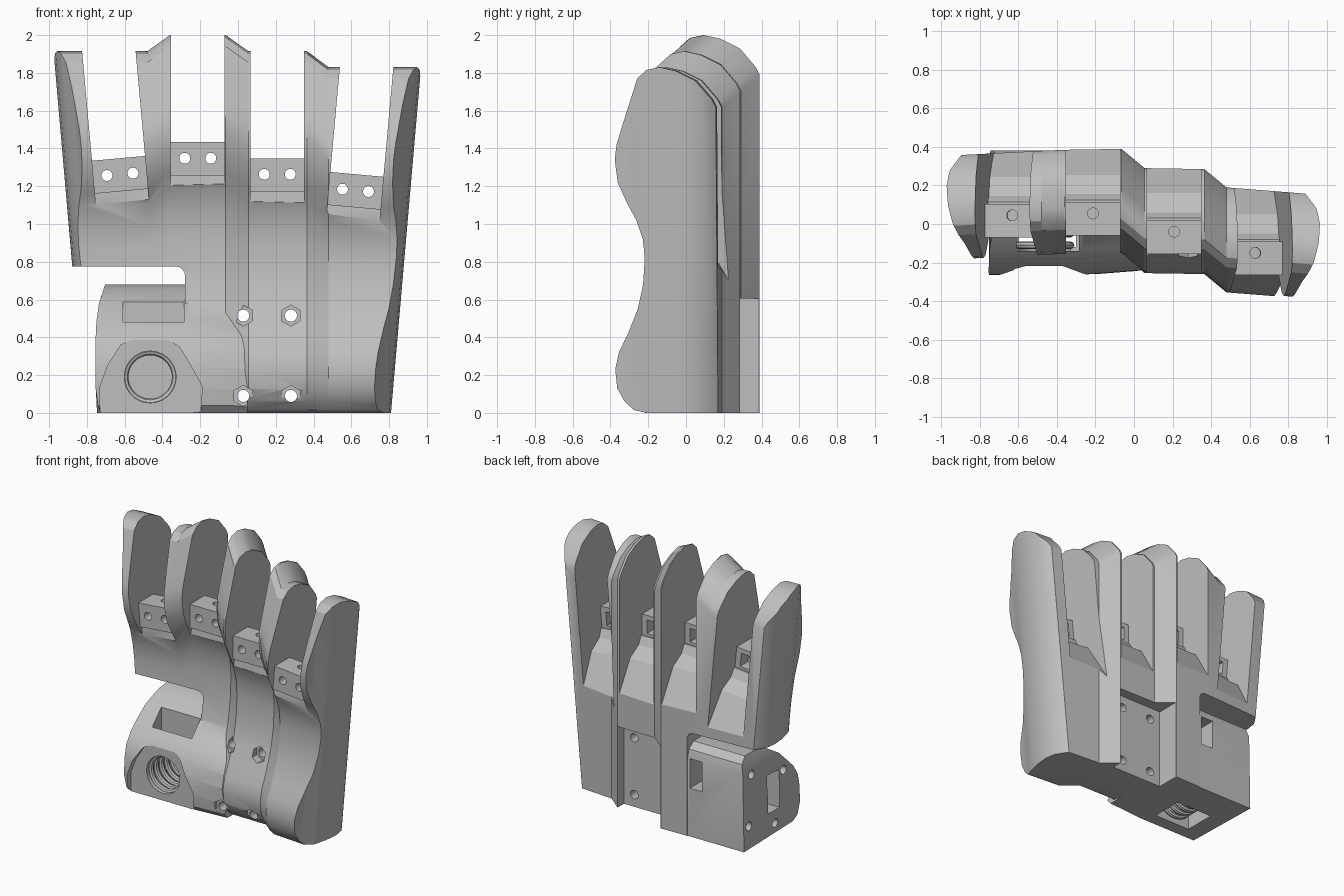
import bpy, bmesh, math
from mathutils import Matrix

if "Cube" in bpy.data.objects:
    bpy.data.objects.remove(bpy.data.objects["Cube"])

grey = bpy.data.materials.new("matte_grey")
grey.use_nodes = True
GREY = (0.52, 0.52, 0.52, 1)
grey.diffuse_color = GREY
grey.node_tree.nodes["Principled BSDF"].inputs["Base Color"].default_value = GREY


def finish(name, bm, matrix=None):
    if matrix:
        bm.transform(matrix)
    bmesh.ops.recalc_face_normals(bm, faces=bm.faces)
    if bm.calc_volume(signed=True) < 0:
        bmesh.ops.reverse_faces(bm, faces=bm.faces)
    mesh = bpy.data.meshes.new(name)
    bm.to_mesh(mesh)
    bm.free()
    mesh.materials.append(grey)
    ob = bpy.data.objects.new(name, mesh)
    bpy.context.collection.objects.link(ob)
    return ob


def loft(name, rings, matrix=None):
    """Skin equal-length rings and cap both ends."""
    bm = bmesh.new()
    rows = [[bm.verts.new(p) for p in ring] for ring in rings]
    for a, b in zip(rows, rows[1:]):
        for i in range(len(a)):
            j = (i + 1) % len(a)
            bm.faces.new((a[i], a[j], b[j], b[i]))
    caps = [bm.faces.new(rows[0][::-1]), bm.faces.new(rows[-1])]
    bm.normal_update()
    bmesh.ops.triangulate(bm, faces=caps)
    return finish(name, bm, matrix)


def box(name, x, y, z, matrix=None):
    ring = lambda h: [(x[0], y[0], h), (x[1], y[0], h), (x[1], y[1], h), (x[0], y[1], h)]
    return loft(name, [ring(z[0]), ring(z[1])], matrix)


def rod(name, centre, radius, length, axis="Y", sides=24, matrix=None):
    bm = bmesh.new()
    bmesh.ops.create_cone(bm, cap_ends=True, segments=sides, radius1=radius,
                          radius2=radius, depth=length)
    turn = {"X": Matrix.Rotation(math.pi / 2, 4, "Y"),
            "Y": Matrix.Rotation(math.pi / 2, 4, "X"), "Z": Matrix()}[axis]
    bm.transform(Matrix.Translation(centre) @ turn)
    return finish(name, bm, matrix)


def combine(target, tool, mode="DIFFERENCE"):
    mod = target.modifiers.new("cut", "BOOLEAN")
    mod.operation, mod.object, mod.solver = mode, tool, "EXACT"
    bpy.context.view_layer.objects.active = target
    bpy.ops.object.modifier_apply(modifier=mod.name)
    bpy.data.objects.remove(tool)


# Side profile of the palm (y, z): back, rounded top, wavy front
profile = [(.155, 0), (.155, 1.62), (.135, 1.66), (.05, 1.76), (-.05, 1.81), (-.14, 1.83),
           (-.21, 1.815), (-.26, 1.77), (-.29, 1.68), (-.34, 1.53), (-.375, 1.42),
           (-.385, 1.34), (-.37, 1.22), (-.32, 1.11), (-.27, 1.02), (-.235, .92),
           (-.225, .82), (-.235, .68), (-.265, .55), (-.32, .42), (-.37, .32),
           (-.39, .23), (-.38, .13), (-.34, .06), (-.29, .015), (-.22, 0)]

# Palm: the profile stepped back and up across the hand (x, dy, dz)
stations = [(-1.05, .195, .085), (-.48, .225, .085), (-.36, .23, .17), (-.065, .235, .17),
            (.055, .135, .085), (.365, .13, .085), (.48, .035, 0), (1.05, -.01, 0)]
palm = loft("palm", [[(x, y + dy, z + dz * min(1, max(0, (z - .4) / .6)))
                      for y, z in profile] for x, dy, dz in stations])

# Trim the tapering, rounded outer sides
side = [(-.6, .16), (-.385, .105), (-.3, .08), (-.2, .035), (-.1, .01), (0, 0),
        (.08, .012), (.155, .06), (.4, .25)]
rings = []
for z in (-.1, 2.2):
    reach = .81 + .087 * z
    rings.append([(reach - f, y, z) for y, f in side]
                 + [(f - reach, y + .2, z) for y, f in reversed(side)])
combine(palm, loft("side_trim", rings), "INTERSECT")

# Gap between the first finger side and the thumb mount, rounded inside
gap = [(-1.2, -.2), (-.28, -.2), (-.28, .725)]
gap += [(-.33 + .05 * math.cos(a * math.pi / 8), .725 + .05 * math.sin(a * math.pi / 8))
        for a in (1, 2, 3, 4)] + [(-1.2, .775)]
combine(palm, loft("thumb_gap", [[(x, y, z) for x, z in gap] for y in (-1, 1)]))

# Four finger slots, each with a drilled knuckle block
slot_profile = [(-.7, -.16), (-.275, -.16), (-.265, -.07), (-.1, -.07), (-.07, -.13),
                (.03, -.19), (.155, -.405), (.3, -.65), (.6, -.65), (.6, 1.2), (-.7, 1.2)]
fingers = [("first", -.625, .215, .085, -.09), ("second", -.213, .225, .17, 0),
           ("third", .208, .13, .085, 0), ("fourth", .622, .02, 0, .09)]
for label, x, dy, dz, tilt in fingers:
    place = Matrix.Translation((x, dy, 1.178 + dz)) @ Matrix.Rotation(tilt, 4, "Y")
    combine(palm, loft("finger_slot", [[(s, y, z) for y, z in slot_profile]
                                       for s in (-.141, .141)], place))
    block = box(label + "_knuckle_block", (-.143, .143), (-.285, -.11), (-.09, .085), place)
    combine(block, box("hollow", (-.1, .1), (-.2, 0), (-.05, .05), place))
    for s in (-.069, .069):
        combine(block, rod("pin_hole", (s, -.2, 0), .029, .5, matrix=place))
    combine(block, rod("top_hole", (0, -.17, .1), .028, .12, "Z", matrix=place))

# Thumb mount: rounded wedge with a leaning end, fading into the palm
thumb_profile = [(.382, 0), (.382, .58), (.365, .64), (.31, .68), (.2, .68), (.08, .655),
                 (-.04, .58), (-.13, .49), (-.19, .43), (-.24, .35), (-.263, .25),
                 (-.266, .13), (-.255, .04), (-.22, 0)]


def thumb_end(y, z):
    return -.775 + .5 * max(0, z - .3) ** 2 + 2 * max(0, .12 - z) ** 2 + .1 * max(0, -y - .05)


thumb = loft("thumb_mount", [[(thumb_end(y, z), y, z) for y, z in thumb_profile],
                             [(-.27, y, z) for y, z in thumb_profile],
                             [(.05, y * .55 if y > 0 else y + .025, z * .93)
                              for y, z in thumb_profile]])

# Front opening frame, threaded bore, pockets and back window
frame = [(-.73, -.1), (-.73, .14), (-.69, .25), (-.62, .36), (-.55, .39), (-.38, .39),
         (-.31, .35), (-.25, .25), (-.19, .14), (-.2, -.1)]
combine(thumb, loft("frame_cut", [[(x, y, z) for x, z in frame] for y in (-.6, -.218)]))
combine(thumb, box("top_pocket", (-.61, -.285), (-.14, -.03), (.2, .8)))
combine(thumb, box("lower_pocket", (-.6, -.3), (-.12, .12), (-.1, .33)))
combine(thumb, rod("bore", (-.465, -.2, .19), .137, .5, sides=40))
combine(thumb, box("back_window", (-.4, -.3), (.15, .6), (.36, .58)))

# Holes and slot in the thumb mount's end
for y, z in ((.28, .54), (-.08, .44), (.32, .17), (.02, .08)):
    combine(thumb, rod("end_hole", (-.75, y, z), .032, .2, "X"))
combine(thumb, box("end_slot", (-1, -.64), (-.03, .1), (.18, .46)))
combine(palm, thumb, "UNION")

# Recess low on the back
combine(palm, box("back_recess", (-.06, .365), (.21, .8), (-.1, .605)))

# Bolt holes with hexagonal nut pockets
for x in (.028, .28):
    for z, floor in ((.515, -.11), (.09, -.22)):
        combine(palm, rod("nut_pocket", (x, floor - .25, z), .056, .5, sides=6))
        combine(palm, rod("bolt_hole", (x, 0, z), .032, 1.4))

# Thread rings inside the thumb bore
for i in range(5):
    bpy.ops.mesh.primitive_torus_add(location=(-.465, -.17 + i * .06, .19),
                                     rotation=(math.pi / 2, .0, 0), major_radius=.135,
                                     minor_radius=.02, major_segments=40, minor_segments=8)
    ring = bpy.context.object
    ring.name = "thread_ring"
    ring.data.materials.append(grey)

# Smooth shading with crisp edges
bpy.ops.object.select_all(action="DESELECT")
for ob in bpy.context.scene.objects:
    if ob.type == "MESH":
        ob.select_set(True)
        bpy.context.view_layer.objects.active = ob
bpy.ops.object.shade_smooth_by_angle(angle=math.radians(28))
